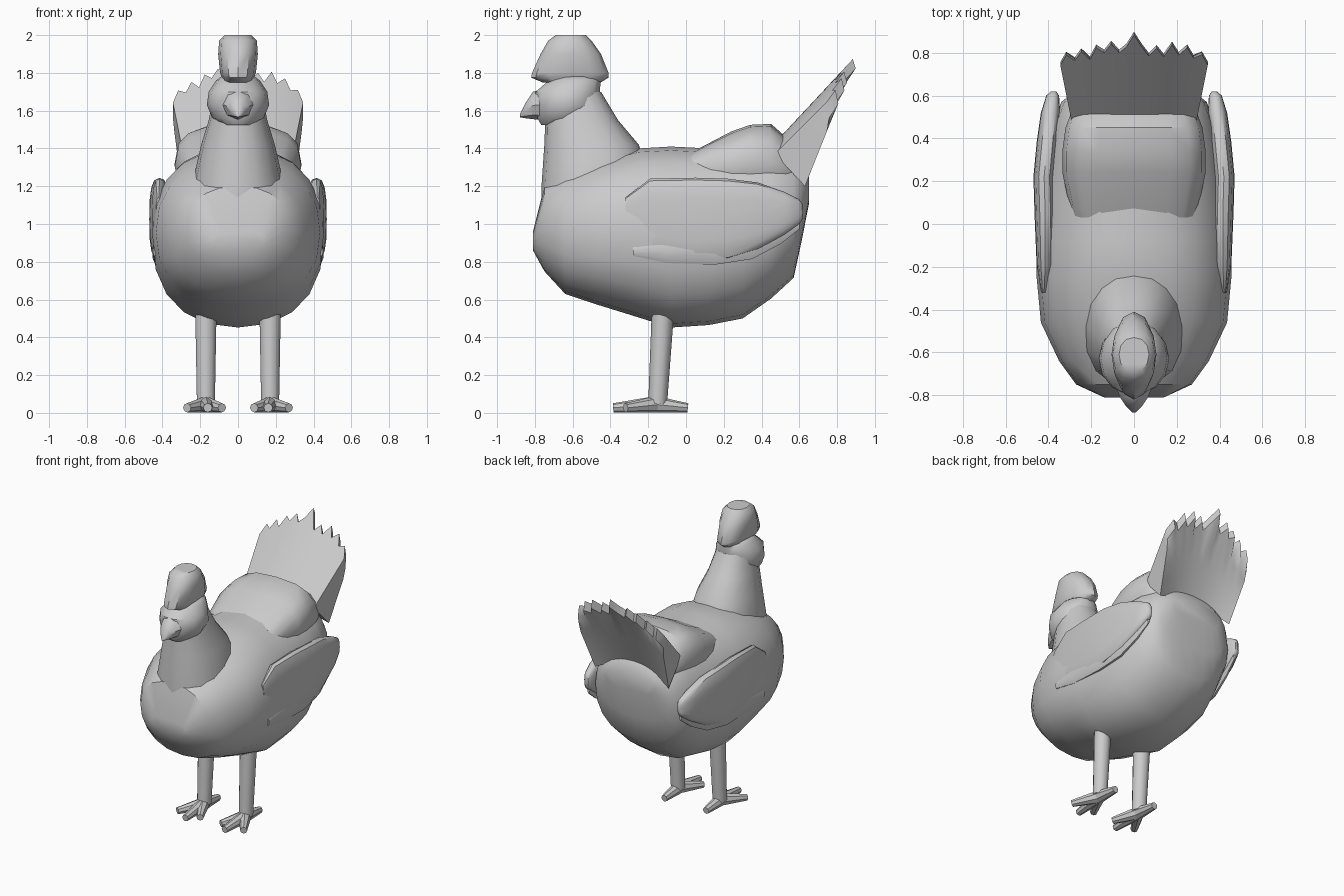
import bpy, bmesh, math, random
from mathutils import Vector

if "Cube" in bpy.data.objects:
    bpy.data.objects.remove(bpy.data.objects["Cube"])

random.seed(4)


def finish(name, bm, angle=40):
    bmesh.ops.recalc_face_normals(bm, faces=bm.faces)
    me = bpy.data.meshes.new(name)
    bm.to_mesh(me)
    bm.free()
    ob = bpy.data.objects.new(name, me)
    bpy.context.collection.objects.link(ob)
    bpy.ops.object.select_all(action='DESELECT')
    ob.select_set(True)
    bpy.context.view_layer.objects.active = ob
    bpy.ops.object.shade_smooth_by_angle(angle=math.radians(angle))
    return ob


def loft(name, rings, axis, n=16, power=2.0, cx=0.0, side=1):
    """Each ring: (position along axis, low, high, half width[, centre x])."""
    bm = bmesh.new()
    loops = []
    for pos, lo, hi, w, *c in rings:
        x0 = side * (c[0] if c else cx)
        loop = []
        for i in range(n):
            a = 2 * math.pi * i / n
            ca, sa = math.cos(a), math.sin(a)
            x = x0 + w * math.copysign(abs(ca) ** (2 / power), ca)
            h = (lo + hi) / 2 + (hi - lo) / 2 * math.copysign(abs(sa) ** (2 / power), sa)
            loop.append(bm.verts.new((x, pos, h) if axis == 'y' else (x, h, pos)))
        loops.append(loop)
    for a, b in zip(loops, loops[1:]):
        for i in range(n):
            j = (i + 1) % n
            bm.faces.new((a[i], a[j], b[j], b[i]))
    bm.faces.new(loops[0])
    bm.faces.new(loops[-1])
    return finish(name, bm)


def tube(name, a, b, r1, r2, n=8):
    a, b = Vector(a), Vector(b)
    bm = bmesh.new()
    bmesh.ops.create_cone(bm, cap_ends=True, segments=n, radius1=r1, radius2=r2,
                          depth=(b - a).length)
    rot = (b - a).to_track_quat('Z', 'Y')
    for v in bm.verts:
        v.co = rot @ v.co + (a + b) / 2
    return finish(name, bm)


# Body, lofted from breast to rump
loft("body", [
    (-.81, .86, .96, .14), (-.75, .75, 1.2, .27), (-.64, .63, 1.27, .35),
    (-.46, .57, 1.34, .435), (-.25, .505, 1.40, .455), (-.08, .452, 1.41, .455),
    (.12, .465, 1.40, .445), (.3, .5, 1.41, .42), (.45, .605, 1.41, .385),
    (.57, .715, 1.37, .34), (.61, .9, 1.32, .29), (.65, 1.1, 1.26, .2)],
    'y', n=20, power=2.3)

# Raised saddle feathers in front of the tail
loft("saddle", [
    (.03, 1.16, 1.38, .29), (.24, 1.12, 1.49, .335), (.34, 1.12, 1.525, .335),
    (.45, 1.12, 1.53, .32), (.53, 1.15, 1.46, .29), (.58, 1.2, 1.38, .25)],
    'y', power=2.8)

# Neck cape, head and comb
loft("neck", [
    (1.12, -.765, -.2, .245), (1.2, -.765, -.17, .245), (1.42, -.75, -.25, .195),
    (1.55, -.745, -.36, .155), (1.7, -.74, -.45, .125)], 'z', power=2.2)
loft("head", [
    (1.525, -.77, -.52, .09), (1.56, -.79, -.49, .135), (1.63, -.80, -.46, .165),
    (1.7, -.80, -.45, .155), (1.76, -.73, -.45, .115), (1.78, -.70, -.48, .09)],
    'z', n=14)
loft("comb", [
    (1.75, -.76, -.45, .075), (1.775, -.82, -.41, .085), (1.8, -.815, -.41, .095),
    (1.9, -.77, -.45, .105), (1.97, -.73, -.5, .10), (2.0, -.69, -.53, .07)],
    'z', n=12, power=2.2)
loft("beak", [
    (-.74, 1.55, 1.72, .095), (-.81, 1.555, 1.70, .065), (-.85, 1.56, 1.64, .038),
    (-.88, 1.565, 1.58, .008)], 'y', n=8)

# Tail: thick wedge of feathers, front and rear sheets joined at the sides
bm = bmesh.new()
cols, rows = 21, 5
jag = [(.03 if c % 2 else -.03) + random.uniform(-.02, .02) for c in range(cols)]
jag[cols // 2] = .1
sheets = []
for rear in (0, 1):
    grid = []
    for r in range(rows):
        v = r / (rows - 1)
        row = []
        for c in range(cols):
            u = 2 * c / (cols - 1) - 1
            d = abs(u) ** 2.2
            tip = Vector((u * .35, .815 - .045 * d, 1.80 - .13 * d))
            base = Vector((u * .29, .47, 1.43 - .06 * d))
            axis = (tip - base).normalized()
            if rear:
                base = Vector((u * .30, .59 + .04 * d, 1.27 - .07 * d))
                tip += Vector((0, .015, -.05 - .03 * d))
            p = base.lerp(tip, v)
            if r == rows - 1:
                p += axis * jag[c]
            row.append(bm.verts.new(p))
        grid.append(row)
    for a, b in zip(grid, grid[1:]):
        for i in range(cols - 1):
            bm.faces.new((a[i], a[i + 1], b[i + 1], b[i]))
    sheets.append(grid)
front, back = sheets
for i in range(cols - 1):
    for r in (0, -1):
        bm.faces.new((front[r][i], front[r][i + 1], back[r][i + 1], back[r][i]))
for r in range(rows - 1):
    for c in (0, -1):
        bm.faces.new((front[r][c], front[r + 1][c], back[r + 1][c], back[r][c]))
finish("tail_fan", bm)

for s, tag in ((1, "left"), (-1, "right")):
    # Wing with a layer of flight feathers along its lower edge
    loft("wing_" + tag, [
        (-.32, .92, 1.14, .015, .42), (-.19, .83, 1.24, .04, .415), (.05, .8, 1.245, .05, .415),
        (.22, .81, 1.24, .05, .42), (.38, .86, 1.22, .05, .405),
        (.52, .94, 1.17, .045, .39), (.6, 1.0, 1.13, .03, .38),
        (.62, 1.03, 1.1, .012, .375)], 'y', power=2.8, side=s)
    loft("flight_feathers_" + tag, [
        (-.28, .83, .88, .01, .44), (-.1, .79, .92, .02, .435), (.15, .78, .95, .025, .43),
        (.35, .81, 1.0, .025, .41), (.5, .89, 1.05, .02, .39),
        (.6, .97, 1.06, .012, .375)], 'y', n=10, side=s)
    # Leg and foot
    x = s * .17
    tube("leg_" + tag, (x, -.12, .58), (x, -.15, .05), .06, .05, 10)
    toes = ((.085, -.32), (.16, -.385), (.27, -.32), (.17, .01))
    for i, (tx, ty) in enumerate(toes):
        tube(f"toe_{tag}_{i + 1}", (x, -.16, .045), (s * tx, ty, .027), .044, .024)
